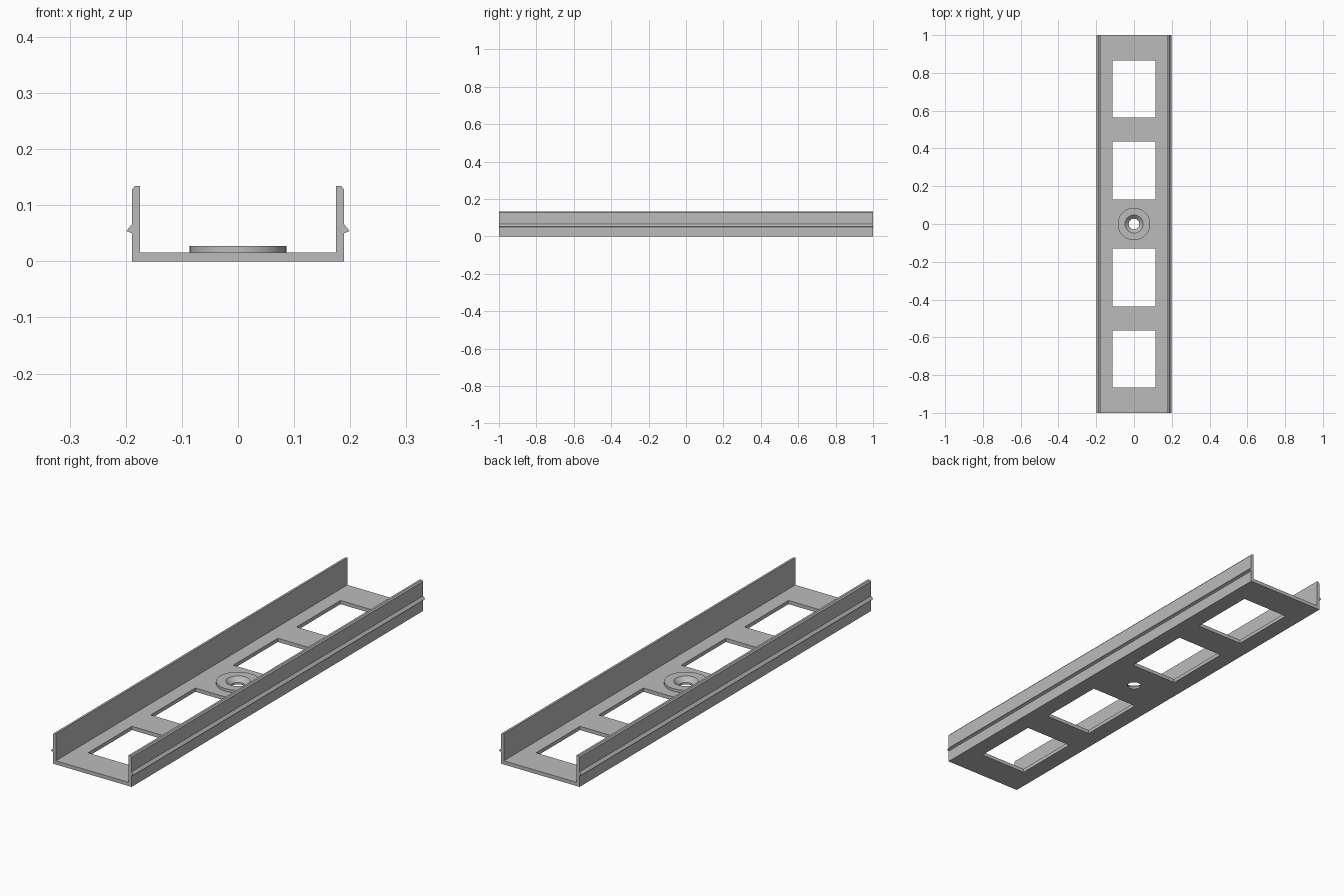
import bpy, bmesh, math

cube = bpy.data.objects.get("Cube")
if cube:
    bpy.data.objects.remove(cube, do_unlink=True)

grey = bpy.data.materials.new("plain grey")
grey.use_nodes = True
grey.diffuse_color = (0.5, 0.5, 0.5, 1)
grey.node_tree.nodes["Principled BSDF"].inputs["Base Color"].default_value = (0.5, 0.5, 0.5, 1)


def finish(name, bm):
    bmesh.ops.recalc_face_normals(bm, faces=bm.faces)
    mesh = bpy.data.meshes.new(name)
    bm.to_mesh(mesh)
    bm.free()
    mesh.materials.append(grey)
    obj = bpy.data.objects.new(name, mesh)
    bpy.context.collection.objects.link(obj)
    return obj


def extrude_profile(name, points, y0, y1):
    bm = bmesh.new()
    face = bm.faces.new([bm.verts.new((x, y0, z)) for x, z in points])
    new = bmesh.ops.extrude_face_region(bm, geom=[face])["geom"]
    moved = [v for v in new if isinstance(v, bmesh.types.BMVert)]
    bmesh.ops.translate(bm, verts=moved, vec=(0, y1 - y0, 0))
    return finish(name, bm)


def lathe(name, profile, segments=64):
    """Solid of revolution from (radius, z) pairs, capped at both ends."""
    bm = bmesh.new()
    turns = [math.tau * i / segments for i in range(segments)]
    rings = [[bm.verts.new((r * math.cos(a), r * math.sin(a), z)) for a in turns]
             for r, z in profile]
    for low, high in zip(rings, rings[1:]):
        for i in range(segments):
            j = (i + 1) % segments
            bm.faces.new((low[i], low[j], high[j], high[i]))
    bm.faces.new(rings[0])
    bm.faces.new(rings[-1])
    return finish(name, bm)


def combine(target, tool, operation):
    mod = target.modifiers.new(operation.lower(), "BOOLEAN")
    mod.operation, mod.solver, mod.object = operation, "EXACT", tool
    bpy.context.view_layer.objects.active = target
    bpy.ops.object.modifier_apply(modifier=mod.name)
    bpy.data.objects.remove(tool, do_unlink=True)


# U-shaped channel with chamfered rims and a snap ridge along each wall
half = [(0.189, 0), (0.189, 0.05), (0.199, 0.054), (0.189, 0.066),
        (0.189, 0.128), (0.184, 0.134), (0.175, 0.134), (0.175, 0.016)]
channel = extrude_profile("mounting_channel",
                          half + [(-x, z) for x, z in reversed(half)], -1, 1)

# Four rectangular openings in the floor
opening = [(-0.114, -0.1), (0.114, -0.1), (0.114, 0.1), (-0.114, 0.1)]
for side in (-1, 1):
    for near, far in ((0.13, 0.436), (0.565, 0.866)):
        y0, y1 = sorted((side * near, side * far))
        combine(channel, extrude_profile("opening_cutter", opening, y0, y1), "DIFFERENCE")

# Round screw boss with a countersunk hole through it
combine(channel, lathe("screw_boss", [(0.086, 0.008), (0.086, 0.027)]), "UNION")
combine(channel, lathe("screw_cutter", [(0.028, -0.1), (0.028, 0.008),
                                        (0.048, 0.027), (0.048, 0.1)]), "DIFFERENCE")

# Smooth the round walls, keep the edges crisp
bpy.ops.object.select_all(action="DESELECT")
channel.select_set(True)
bpy.context.view_layer.objects.active = channel
bpy.ops.object.shade_smooth_by_angle(angle=math.radians(20))
